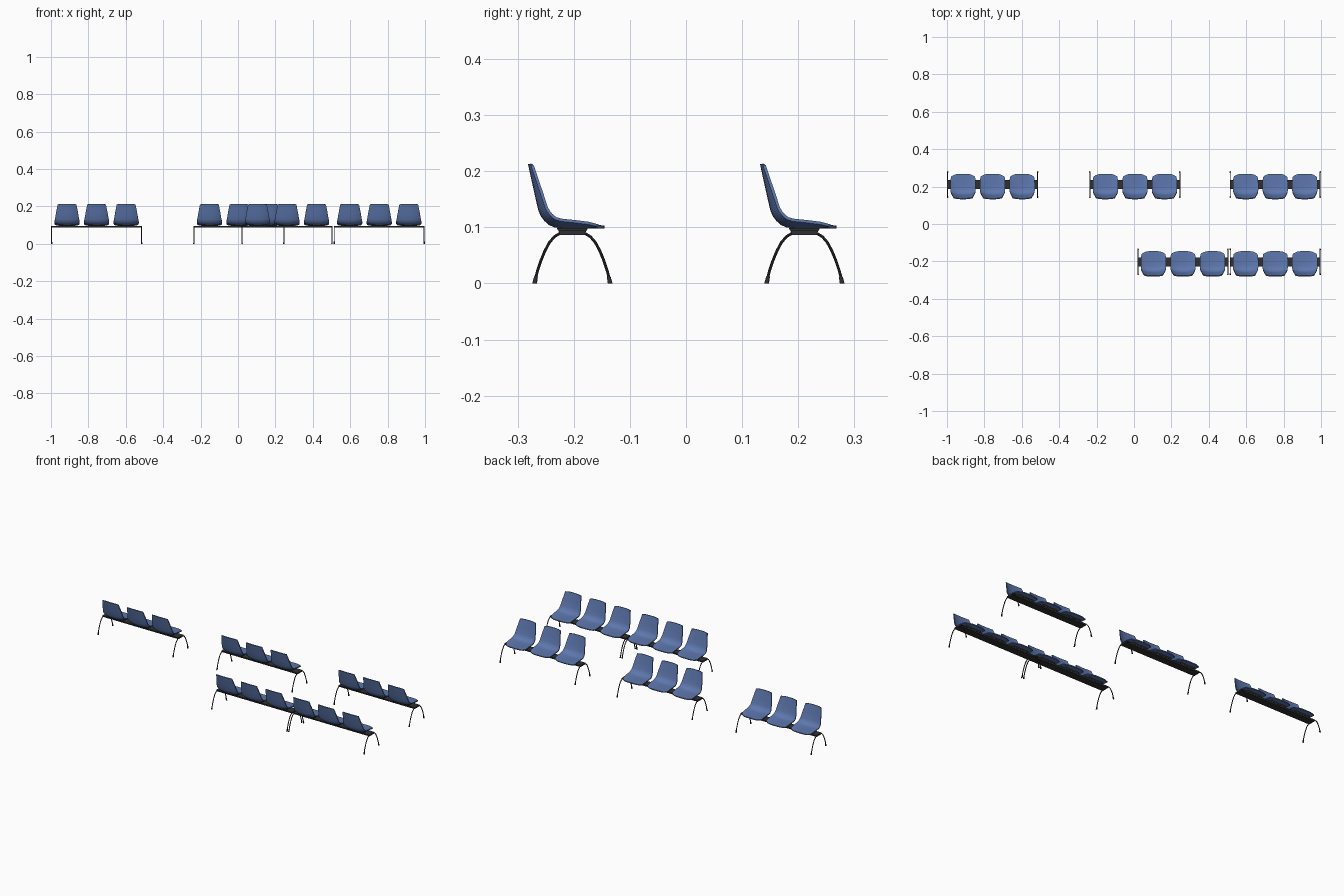
import bpy, bmesh, math
from mathutils import Vector

if "Cube" in bpy.data.objects:
    bpy.data.objects.remove(bpy.data.objects["Cube"])

def material(name, rgb):
    m = bpy.data.materials.new(name)
    m.diffuse_color = (*rgb, 1)
    m.use_nodes = True
    m.node_tree.nodes["Principled BSDF"].inputs["Base Color"].default_value = m.diffuse_color
    return m

BLUE = material("seat blue", (0.11, 0.185, 0.42))
DARK = material("dark metal", (0.03, 0.03, 0.032))

def place(name, mesh, loc):
    ob = bpy.data.objects.new(name, mesh)
    ob.location = loc
    bpy.context.collection.objects.link(ob)
    return ob

def finish(bm, name, mat, angle=40):
    bmesh.ops.recalc_face_normals(bm, faces=bm.faces)
    for f in bm.faces:
        f.smooth = True
    for e in bm.edges:
        if len(e.link_faces) == 2 and e.calc_face_angle() > math.radians(angle):
            e.smooth = False
    me = bpy.data.meshes.new(name)
    bm.to_mesh(me)
    bm.free()
    me.materials.append(mat)
    return me

# Dished seat shell: centre line (y, z), half width, edge lift, corner pull-back
STATIONS = [
    (-.0790, .2125, .047, .004, .003), (-.0784, .2095, .050, .0045, 0),
    (-.0740, .189, .054, .007, 0), (-.0680, .162, .059, .010, 0),
    (-.0610, .131, .064, .013, 0), (-.0565, .120, .0655, .014, 0),
    (-.0500, .1115, .0665, .014, 0), (-.0420, .1045, .067, .014, 0),
    (-.0330, .1002, .0675, .0135, 0), (-.0200, .0985, .0675, .012, 0),
    (.0050, .098, .0675, .010, 0), (.0300, .098, .0665, .007, .001),
    (.0450, .098, .064, .004, .004), (.0525, .098, .061, .002, .008),
    (.0575, .098, .056, 0, .011)]
COLS = 12
THICK = .005

def seat_mesh():
    bm = bmesh.new()
    inner, outer = [], []
    for i, (y, z, w, dish, bow) in enumerate(STATIONS):
        a = STATIONS[max(i - 1, 0)]
        b = STATIONS[min(i + 1, len(STATIONS) - 1)]
        ty, tz = Vector((b[0] - a[0], b[1] - a[1])).normalized()
        n = Vector((0, -tz, ty))           # towards the sitter
        along = Vector((0, ty, tz)) * (1 if i > 7 else -1)
        ro, ri = [], []
        for j in range(COLS + 1):
            t = -math.cos(math.pi * j / COLS)
            t = .5 * t + .5 * (2 * j / COLS - 1)
            p = Vector((w * t, y, z)) + n * dish * abs(t) ** 2.6 - along * bow * t ** 4
            ro.append(bm.verts.new(p))
            ri.append(bm.verts.new(p + n * THICK))
        outer.append(ro)
        inner.append(ri)
    rows = len(STATIONS)
    for i in range(rows - 1):
        for g in (outer, inner):
            for j in range(COLS):
                bm.faces.new((g[i][j], g[i + 1][j], g[i + 1][j + 1], g[i][j + 1]))
        for j in (0, COLS):
            bm.faces.new((outer[i][j], outer[i + 1][j], inner[i + 1][j], inner[i][j]))
    for i in (0, rows - 1):
        for j in range(COLS):
            bm.faces.new((outer[i][j], outer[i][j + 1], inner[i][j + 1], inner[i][j]))
    return finish(bm, "seat", BLUE)

# Arched tube leg swept along a half profile mirrored in y
def leg_mesh():
    half = [(.0665, .004), (.0655, .010), (.062, .023), (.056, .041), (.049, .058),
            (.041, .073), (.032, .0835), (.022, .0895), (.011, .0915)]
    path = [(-y, z) for y, z in half] + [(0, .092)] + half[::-1]
    bm = bmesh.new()
    rings = []
    for i, (y, z) in enumerate(path):
        a, b = path[max(i - 1, 0)], path[min(i + 1, len(path) - 1)]
        ty, tz = Vector((b[0] - a[0], b[1] - a[1])).normalized()
        n = Vector((0, -tz, ty))
        rings.append([bm.verts.new(Vector((0, y, z)) + .0025 * (
            math.cos(k * math.pi / 4) * n + Vector((math.sin(k * math.pi / 4), 0, 0))))
            for k in range(8)])
    for a, b in zip(rings, rings[1:]):
        for k in range(8):
            bm.faces.new((a[k], a[(k + 1) % 8], b[(k + 1) % 8], b[k]))
    bm.faces.new(rings[0])
    bm.faces.new(rings[-1])
    return finish(bm, "leg", DARK)

# Rubber foot, leaning outwards with a flat sole
def foot_mesh(side):
    bm = bmesh.new()
    bmesh.ops.create_cone(bm, cap_ends=True, segments=10, radius1=.0042, radius2=.0034, depth=.012)
    for v in bm.verts:
        v.co.z += .006
        v.co.y -= side * v.co.z * .2
    return finish(bm, "foot", DARK)

# Bar with a chamfered underside
def bar_mesh(name, sx, sy, z0, z1, taper):
    bm = bmesh.new()
    bmesh.ops.create_cube(bm, size=1)
    for v in bm.verts:
        low = v.co.z < 0
        v.co = Vector((v.co.x * sx, v.co.y * (sy - (taper if low else 0)), z0 if low else z1))
    return finish(bm, name, DARK)

SEAT, LEG = seat_mesh(), leg_mesh()
FEET = {s: foot_mesh(s) for s in (-1, 1)}
BEAM = bar_mesh("beam", .486, .047, .086, .0945, .004)
MOUNT = bar_mesh("mount", .09, .056, .092, .099, .008)

# Five benches of three seats each
BENCHES = [(-.756, .211), (.005, .211), (.755, .211), (.262, -.2025), (.755, -.2025)]
for bx, by in BENCHES:
    place("beam", BEAM, (bx, by, 0))
    for k in (-1, 0, 1):
        place("seat", SEAT, (bx + k * .158, by, 0))
        place("seat_mount", MOUNT, (bx + k * .158, by, 0))
    for s in (-1, 1):
        place("arched_leg", LEG, (bx + s * .2405, by, 0))
        for f in (-1, 1):
            place("foot", FEET[f], (bx + s * .2405, by + f * .0673, 0))
